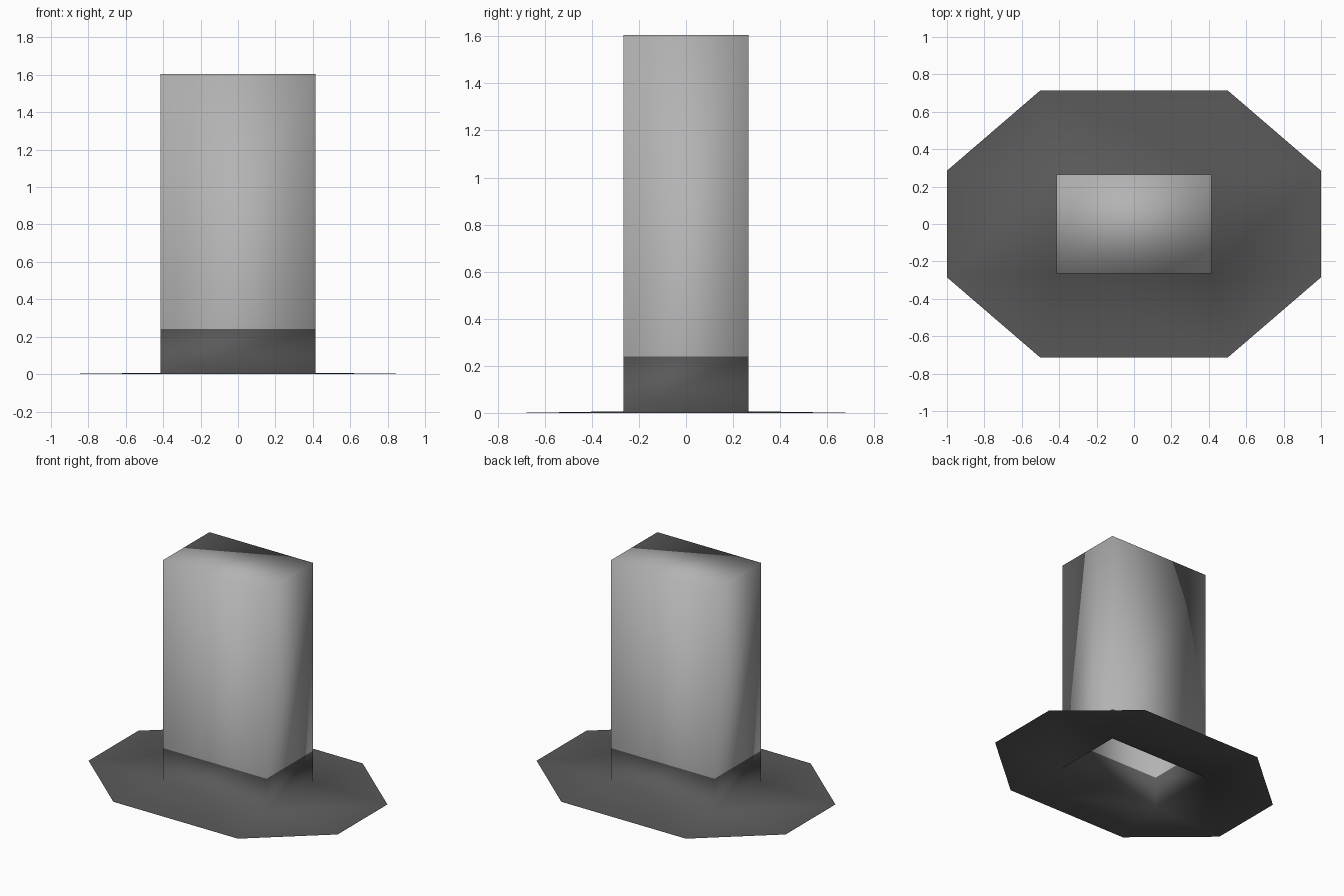
import bpy
import bmesh

cube = bpy.data.objects.get("Cube")
if cube:
    bpy.data.objects.remove(cube, do_unlink=True)

HALF_X, HALF_Y = 0.415, 0.265
BRIM_Z, BAND_Z, TOP_Z = 0.007, 0.24, 1.605


def make_material(name, grey):
    mat = bpy.data.materials.new(name)
    mat.use_nodes = True
    colour = (grey, grey, grey, 1)
    mat.diffuse_color = colour
    mat.node_tree.nodes["Principled BSDF"].inputs["Base Color"].default_value = colour
    return mat


def rectangle(bm, z):
    signs = [(1, 1), (-1, 1), (-1, -1), (1, -1)]
    return [bm.verts.new((sx * HALF_X, sy * HALF_Y, z)) for sx, sy in signs]


def walls(bm, low, high):
    for i in range(4):
        j = (i + 1) % 4
        bm.faces.new((low[i], low[j], high[j], high[i]))


def finish(bm, name, mat):
    mesh = bpy.data.meshes.new(name)
    bm.normal_update()
    for face in bm.faces:
        face.smooth = True
    bm.to_mesh(mesh)
    bm.free()
    mesh.materials.append(mat)
    obj = bpy.data.objects.new(name, mesh)
    bpy.context.collection.objects.link(obj)


light = make_material("light grey", 0.45)
dark = make_material("dark grey", 0.1)

# Crown: open below, closed on top
bm = bmesh.new()
low, high = rectangle(bm, BAND_Z), rectangle(bm, TOP_Z)
walls(bm, low, high)
bm.faces.new(high)
finish(bm, "crown", light)

# Brim and band: eight-sided sheet with an open centre, rising into the band
bm = bmesh.new()
foot, band_top = rectangle(bm, BRIM_Z), rectangle(bm, BAND_Z)
walls(bm, foot, band_top)
rim = []
for corner in foot:
    sx = 1 if corner.co.x > 0 else -1
    sy = 1 if corner.co.y > 0 else -1
    pair = [bm.verts.new((sx * 1.0, sy * 0.285, 0)),
            bm.verts.new((sx * 0.5, sy * 0.715, 0))]
    rim.append(pair if sx * sy > 0 else pair[::-1])
for i in range(4):
    j = (i + 1) % 4
    bm.faces.new((foot[i], rim[i][0], rim[i][1]))
    bm.faces.new((foot[i], rim[i][1], rim[j][0], foot[j]))
finish(bm, "brim_and_band", dark)
